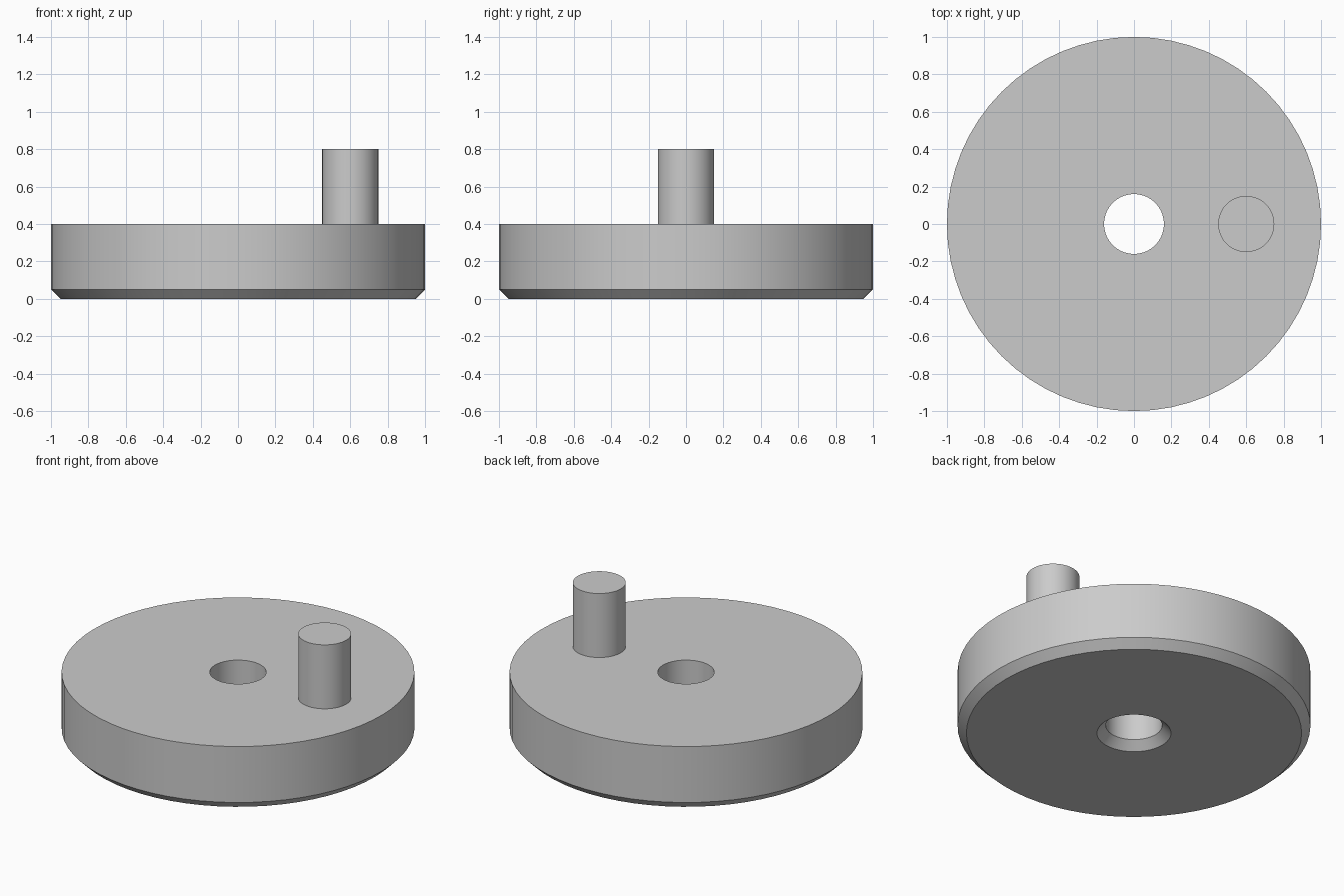
import bpy, bmesh, math
from mathutils import Vector

if "Cube" in bpy.data.objects:
    bpy.data.objects.remove(bpy.data.objects["Cube"], do_unlink=True)

# Single grey finish
grey = bpy.data.materials.new("plain_grey")
grey.use_nodes = True
colour = (0.6, 0.6, 0.6, 1)
grey.diffuse_color = colour
grey.node_tree.nodes["Principled BSDF"].inputs["Base Color"].default_value = colour


def lathe(name, profile, steps, closed, centre=(0, 0, 0)):
    """Revolve an (radius, height) profile around the vertical axis."""
    bm = bmesh.new()
    verts = [bm.verts.new((r, 0, z)) for r, z in profile]
    edges = [bm.edges.new(pair) for pair in zip(verts, verts[1:])]
    if closed:
        edges.append(bm.edges.new((verts[-1], verts[0])))
    bmesh.ops.spin(bm, geom=verts + edges, cent=(0, 0, 0), axis=(0, 0, 1),
                   angle=math.tau, steps=steps, use_duplicate=False)
    bmesh.ops.remove_doubles(bm, verts=bm.verts, dist=0.0001)
    bmesh.ops.recalc_face_normals(bm, faces=bm.faces)
    mesh = bpy.data.meshes.new(name)
    bm.to_mesh(mesh)
    bm.free()
    mesh.materials.append(grey)
    obj = bpy.data.objects.new(name, mesh)
    obj.location = Vector(centre)
    bpy.context.collection.objects.link(obj)
    bpy.ops.object.select_all(action="DESELECT")
    obj.select_set(True)
    bpy.context.view_layer.objects.active = obj
    bpy.ops.object.shade_smooth_by_angle(angle=math.radians(30))
    return obj


# Disc with a centre bore, both bottom rims chamfered
outer, bore, height, chamfer = 1.0, 0.16, 0.4, 0.05
lathe("wheel_disc", [
    (bore, height), (outer, height), (outer, chamfer),
    (outer - chamfer, 0), (bore + chamfer, 0), (bore, chamfer)], 64, True)

# Offset crank pin standing on the disc
pin_radius, pin_height = 0.15, 0.4
lathe("crank_pin", [
    (0, 0), (pin_radius, 0), (pin_radius, pin_height), (0, pin_height)],
    48, False, (0.6, 0, height))
